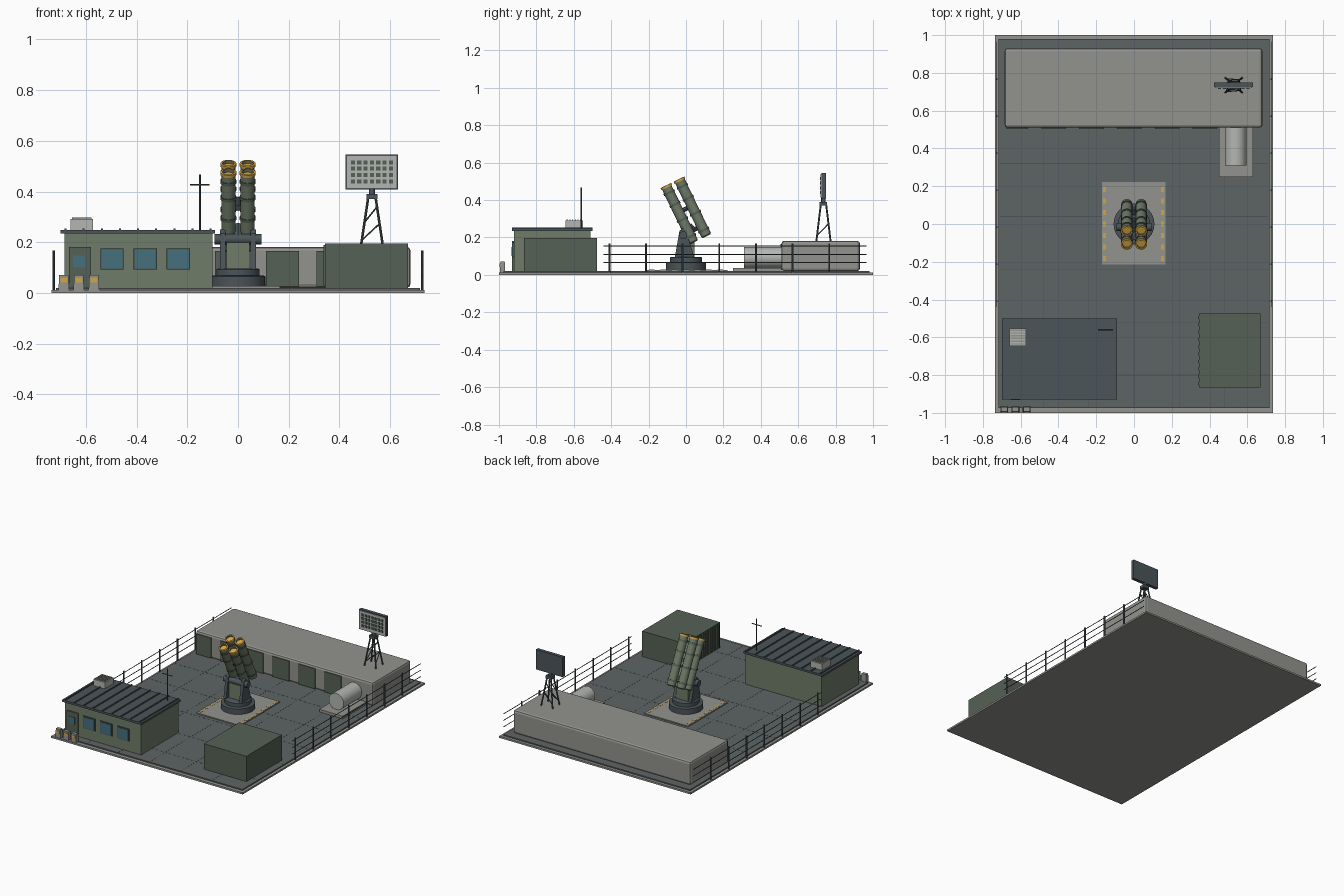
import bpy, bmesh, math
from mathutils import Vector

if "Cube" in bpy.data.objects:
    bpy.data.objects.remove(bpy.data.objects["Cube"])


def mat(name, r, g, b):
    m = bpy.data.materials.new(name)
    m.diffuse_color = (r, g, b, 1)
    m.use_nodes = True
    m.node_tree.nodes["Principled BSDF"].inputs["Base Color"].default_value = m.diffuse_color
    return m


ASPHALT = mat("asphalt", 0.11, 0.13, 0.13)
CONCRETE = mat("concrete", 0.29, 0.29, 0.27)
GREEN = mat("olive", 0.16, 0.2, 0.14)
DARKGREEN = mat("dark_green", 0.09, 0.12, 0.09)
STEEL = mat("dark_steel", 0.07, 0.09, 0.10)
BLACK = mat("black", 0.02, 0.025, 0.025)
GLASS = mat("glass", 0.06, 0.16, 0.2)
YELLOW = mat("yellow", 0.65, 0.38, 0.06)
LIGHT = mat("light_grey", 0.45, 0.47, 0.45)


def finish(name, bm, material):
    bmesh.ops.recalc_face_normals(bm, faces=bm.faces)
    me = bpy.data.meshes.new(name)
    bm.to_mesh(me)
    bm.free()
    me.materials.append(material)
    ob = bpy.data.objects.new(name, me)
    bpy.context.collection.objects.link(ob)
    return ob


def smooth(ob):
    bpy.ops.object.select_all(action='DESELECT')
    ob.select_set(True)
    bpy.context.view_layer.objects.active = ob
    bpy.ops.object.shade_smooth_by_angle(angle=math.radians(35))


def box(name, x, y, z, material, bevel=0, taper=1):
    bm = bmesh.new()
    bmesh.ops.create_cube(bm, size=1)
    for v in bm.verts:
        t = taper if v.co.z > 0 else 1
        v.co = Vector((sum(x) / 2 + v.co.x * (x[1] - x[0]) * t,
                       sum(y) / 2 + v.co.y * (y[1] - y[0]) * t,
                       sum(z) / 2 + v.co.z * (z[1] - z[0])))
    if bevel:
        bmesh.ops.bevel(bm, geom=bm.edges[:], offset=bevel, segments=2,
                        profile=0.5, affect='EDGES')
    return finish(name, bm, material)


def rod(name, p, q, r, material, sides=8):
    p, q = Vector(p), Vector(q)
    bm = bmesh.new()
    bmesh.ops.create_cone(bm, cap_ends=True, segments=sides, radius1=r,
                          radius2=r, depth=(q - p).length)
    rot = (q - p).to_track_quat('Z', 'Y')
    for v in bm.verts:
        v.co = rot @ v.co + (p + q) / 2
    ob = finish(name, bm, material)
    if sides > 10:
        smooth(ob)
    return ob


def lathe(name, profile, origin, axis, material, sides=24):
    rot = Vector(axis).to_track_quat('Z', 'Y')
    bm = bmesh.new()
    rings = []
    for r, h in profile:
        rings.append([bm.verts.new(rot @ Vector((r * math.cos(a), r * math.sin(a), h)) + Vector(origin))
                      for a in (2 * math.pi * i / sides for i in range(sides))])
    for a, b in zip(rings, rings[1:]):
        for i in range(sides):
            j = (i + 1) % sides
            bm.faces.new((a[i], a[j], b[j], b[i]))
    bm.faces.new(rings[0])
    bm.faces.new(rings[-1])
    ob = finish(name, bm, material)
    smooth(ob)
    return ob


# ground slab and paving seams
box("foundation", (-.736, .736), (-1, 1), (0, .012), CONCRETE)
box("yard_surface", (-.717, .717), (-.975, .98), (.01, .02), ASPHALT)
for i in range(5):
    x = -.48 + .24 * i
    box("seam_long", (x - .002, x + .002), (-.97, .5), (.0195, .0205), STEEL)
for i in range(5):
    y = -.8 + .28 * i
    box("seam_cross", (-.71, .71), (y - .002, y + .002), (.0195, .0205), STEEL)

# rear bunker with row of doors
box("bunker", (-.685, .68), (.51, .93), (.02, .182), CONCRETE, .015)
for i in range(6):
    x = -.625 + .2 * i
    box("bunker_door", (x - .065 if i else -.675, x + .065), (.504, .52), (.025, .165), DARKGREEN)

# fuel tank on its pad
box("tank_pad", (.45, .63), (.25, .51), (.02, .038), CONCRETE)
rod("fuel_tank", (.538, .31, .092), (.538, .515, .092), .057, LIGHT, 24)

# radar mast and panel
cx, cy = .528, .735
top = {}
for sx in (-1, 1):
    for sy in (-1, 1):
        rod("mast_leg", (cx + sx * .044, cy + sy * .038, .18),
            (cx + sx * .014, cy + sy * .014, .38), .005, STEEL)
    rod("mast_brace", (cx - .038, cy + sx * .034, .21), (cx + .032, cy + sx * .028, .275), .003, STEEL)
    rod("mast_brace", (cx - .028, cy + sx * .025, .28), (cx + .02, cy + sx * .02, .34), .003, STEEL)
    rod("mast_brace", (cx + sx * .038, cy - .034, .21), (cx + sx * .03, cy + .028, .275), .003, STEEL)
box("mast_head", (cx - .022, cx + .022), (cy - .02, cy + .02), (.37, .39), STEEL)
rod("mast_pivot", (cx, cy, .38), (cx, cy, .42), .012, STEEL, 12)
box("radar_panel", (.424, .63), (.725, .748), (.408, .546), STEEL)
box("radar_face", (.43, .624), (.72, .727), (.414, .54), LIGHT)
for i in range(7):
    for j in range(4):
        x, z = cx - .075 + .025 * i, .44 + .025 * j
        box("radar_cell", (x - .008, x + .008), (.716, .722), (z - .008, z + .008), DARKGREEN)

# launcher pad with hazard dashes
box("launcher_pad", (-.17, .166), (-.215, .222), (.02, .027), CONCRETE)
for x in (-.155, .151):
    for i in range(7):
        y = -.183 + .061 * i
        box("hazard_dash", (x - .008, x + .008), (y - .014, y + .014), (.026, .0285), YELLOW)

# launcher turntable and yoke
lathe("turntable", [(.108, .027), (.108, .065), (.102, .068), (.085, .068), (.085, .093), (.08, .096)],
      (0, 0, 0), (0, 0, 1), STEEL, 32)
box("pedestal", (-.045, .045), (-.035, .045), (.09, .2), GREEN)
for s in (-1, 1):
    bm = bmesh.new()
    arm = [(-.06, .093), (.045, .093), (.0, .235), (-.018, .25), (-.035, .235)]
    f = bm.faces.new([bm.verts.new((s * .05, y, z)) for y, z in arm])
    ext = bmesh.ops.extrude_face_region(bm, geom=[f])
    for v in ext['geom']:
        if isinstance(v, bmesh.types.BMVert):
            v.co.x += s * .02
    finish("yoke_arm", bm, STEEL)
rod("trunnion", (-.092, -.015, .212), (.092, -.015, .212), .021, STEEL, 16)

# four launch tubes, tilted forward
d = Vector((0, -.147, .303)).normalized()
n = Vector((0, d.z, -d.y))
base = Vector((0, .075, .19))
L = .338
for sx in (-1, 1):
    for sn in (-1, 1):
        o = base + n * sn * .039 + Vector((sx * .038, 0, 0))
        lathe("launch_tube", [(.022, 0), (.028, .006), (.028, L), (.023, L), (.023, L - .03)],
              o, d, GREEN)
        lathe("tube_bore", [(.0228, L - .032), (.0228, L - .025)], o, d, BLACK)
        for h in (.03, .13, .22, .29):
            rod("tube_band", o + d * h, o + d * (h + .012), .0315, DARKGREEN, 24)
        lathe("muzzle_ring", [(.023, L - .012), (.0315, L - .012), (.0315, L), (.0235, L + .001), (.023, L - .012)],
              o, d, YELLOW)
# cradle between tubes
for h in (.06, .18):
    rod("cradle_bar", base + d * h - n * .04, base + d * h + n * .04, .012, STEEL)
rod("cradle_link", (0, -.015, .212), base + d * .08, .02, STEEL)

# command hut
box("hut_walls", (-.685, -.1), (-.92, -.51), (.02, .236), GREEN)
box("hut_roof", (-.7, -.09), (-.93, -.5), (.234, .248), STEEL)
for i in range(9):
    x = -.68 + .0715 * i
    box("roof_rib", (x - .004, x + .004), (-.93, -.5), (.247, .254), STEEL)
box("hut_door", (-.667, -.58), (-.929, -.915), (.022, .182), DARKGREEN)
box("door_glass", (-.65, -.603), (-.932, -.92), (.1, .148), GLASS)
for x in (-.497, -.366, -.235):
    box("window_frame", (x - .046, x + .046), (-.926, -.915), (.092, .176), STEEL)
    box("window_glass", (x - .041, x + .041), (-.929, -.918), (.097, .171), GLASS)
# roof vent unit and aerial
box("vent_unit", (-.66, -.572), (-.645, -.552), (.248, .292), LIGHT)
for i in range(6):
    y = -.635 + .0145 * i
    box("vent_slat", (-.655, -.577), (y - .003, y + .003), (.291, .297), CONCRETE)
rod("aerial_mast", (-.15, -.56, .245), (-.15, -.56, .467), .004, STEEL)
rod("aerial_cross", (-.19, -.56, .427), (-.112, -.56, .427), .003, STEEL)

# storage container
box("container", (.343, .67), (-.865, -.475), (.02, .196), DARKGREEN)
for i in range(10):
    y = -.845 + .039 * i
    box("container_rib", (.338, .345), (y - .008, y + .008), (.03, .19), DARKGREEN)

# barrier blocks
for x in (-.687, -.628, -.568):
    box("barrier_block", (x - .021, x + .021), (-.995, -.967), (.012, .071), CONCRETE, 0, .85)
    box("barrier_mark", (x - .013, x + .013), (-.996, -.98), (.042, .06), YELLOW)

# side fences
for x in (-.727, .727):
    for i in range(7):
        y = -.41 + .196 * i
        rod("fence_post", (x, y, .01), (x, y, .167), .005, STEEL)
    for z in (.065, .11, .155):
        rod("fence_rail", (x, -.44, z), (x, .966, z), .0025, STEEL, 6)
